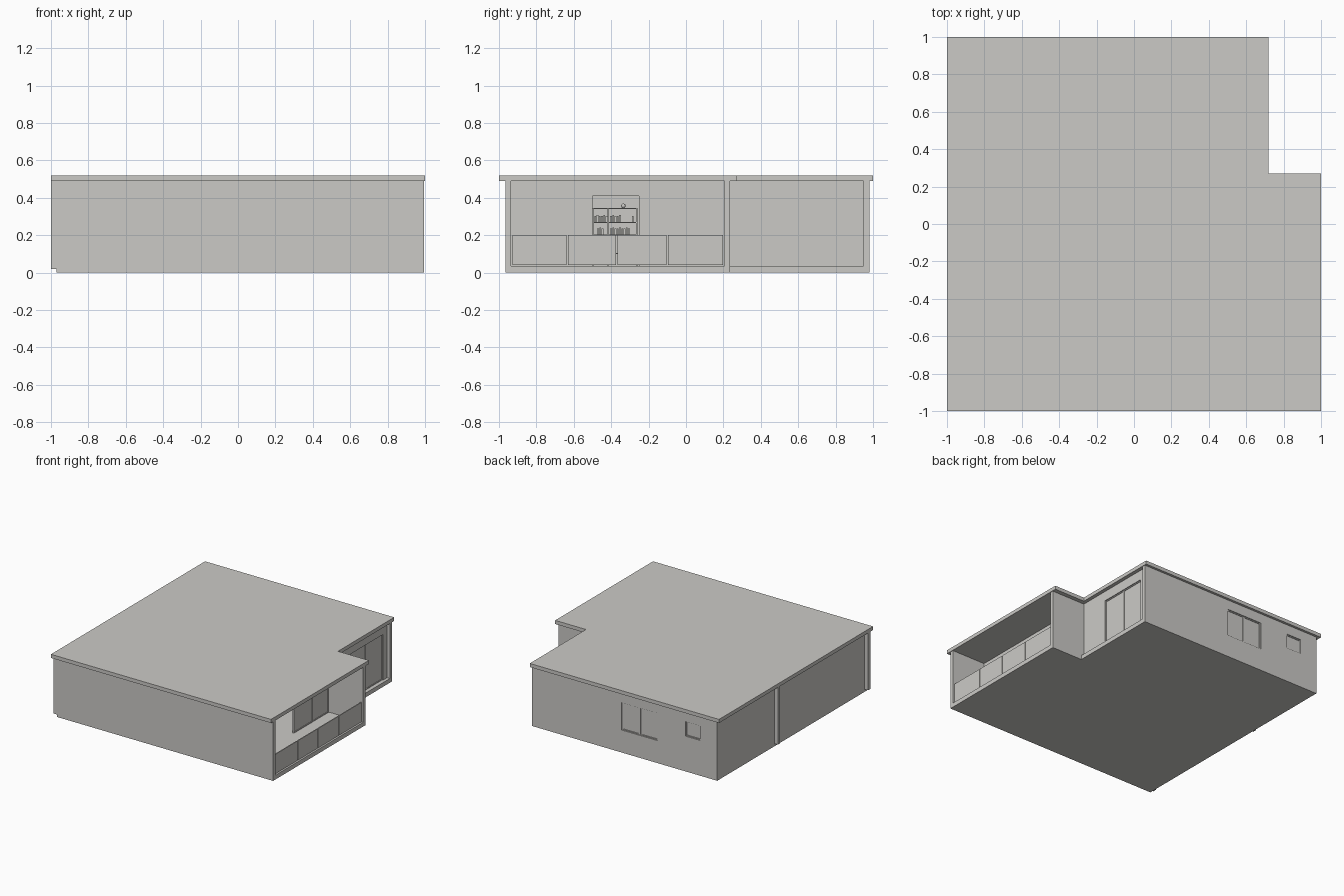
import bpy, bmesh
from mathutils import Vector

if "Cube" in bpy.data.objects:
    bpy.data.objects.remove(bpy.data.objects["Cube"])

wall_grey = bpy.data.materials.new("warm_grey")
wall_grey.diffuse_color = (0.6, 0.59, 0.565, 1)
wall_grey.use_nodes = True
wall_grey.node_tree.nodes["Principled BSDF"].inputs["Base Color"].default_value = wall_grey.diffuse_color


def finish(name, bm):
    bmesh.ops.recalc_face_normals(bm, faces=bm.faces)
    me = bpy.data.meshes.new(name)
    bm.to_mesh(me)
    bm.free()
    me.materials.append(wall_grey)
    ob = bpy.data.objects.new(name, me)
    bpy.context.collection.objects.link(ob)
    return ob


def add_box(bm, x0, x1, y0, y1, z0, z1):
    vs = bmesh.ops.create_cube(bm, size=1)["verts"]
    for v in vs:
        v.co = Vector(((x0 + x1) / 2 + v.co.x * (x1 - x0),
                       (y0 + y1) / 2 + v.co.y * (y1 - y0),
                       (z0 + z1) / 2 + v.co.z * (z1 - z0)))


def boxes(name, *dims):
    bm = bmesh.new()
    for d in dims:
        add_box(bm, *d)
    return finish(name, bm)


def prism(name, outline, z0, z1):
    bm = bmesh.new()
    f = bm.faces.new([bm.verts.new((x, y, z0)) for x, y in outline])
    top = bmesh.ops.extrude_face_region(bm, geom=[f])["geom"]
    for v in top:
        if isinstance(v, bmesh.types.BMVert):
            v.co.z = z1
    return finish(name, bm)


def wall(name, axis, pos, thick, u0, u1, z0, z1, holes):
    """Upright wall with rectangular openings (u0, u1, z0, z1)."""
    us = sorted({u0, u1, *[h[0] for h in holes], *[h[1] for h in holes]})
    zs = sorted({z0, z1, *[h[2] for h in holes], *[h[3] for h in holes]})
    bm = bmesh.new()
    place = (lambda u, z: (pos, u, z)) if axis == "x" else (lambda u, z: (u, pos, z))
    grid = {(u, z): bm.verts.new(place(u, z)) for u in us for z in zs}
    for a, b in zip(us, us[1:]):
        for c, d in zip(zs, zs[1:]):
            mu, mz = (a + b) / 2, (c + d) / 2
            if not any(h[0] < mu < h[1] and h[2] < mz < h[3] for h in holes):
                bm.faces.new([grid[a, c], grid[b, c], grid[b, d], grid[a, d]])
    geom = bmesh.ops.extrude_face_region(bm, geom=bm.faces[:])["geom"]
    off = Vector((thick, 0, 0)) if axis == "x" else Vector((0, thick, 0))
    bmesh.ops.translate(bm, verts=[g for g in geom if isinstance(g, bmesh.types.BMVert)], vec=off)
    return finish(name, bm)


def pane(name, axis, pos, u0, u1, z0, z1, bar=0.007):
    """Sheet with a slim raised frame, centred on pos."""
    parts = [(u0, u1, z0, z1, 0.002), (u0, u0 + bar, z0, z1, 0.007), (u1 - bar, u1, z0, z1, 0.007),
             (u0 + bar, u1 - bar, z0, z0 + bar, 0.007), (u0 + bar, u1 - bar, z1 - bar, z1, 0.007)]
    dims = []
    for a, b, c, d, t in parts:
        dims.append((pos - t, pos + t, a, b, c, d) if axis == "x" else (a, b, pos - t, pos + t, c, d))
    return boxes(name, *dims)


# Roof slab and floor slab, both L-shaped
prism("roof", [(-1, -1), (1, -1), (1, 0.27), (0.72, 0.27), (0.72, 1), (-1, 1)], 0.49, 0.52)
prism("floor", [(-0.97, -0.965), (0.995, -0.965), (0.995, 0.235), (0.715, 0.235),
                (0.715, 0.98), (-0.97, 0.98)], 0, 0.035)

# Outer walls
boxes("front_wall", (-0.97, 0.995, -0.965, -0.935, 0.0, 0.49))
boxes("left_wall", (-0.97, -0.94, -0.935, 0.95, 0.035, 0.49))
for name, y in (("left_front_post", -0.965), ("left_middle_post", 0.205)):
    boxes(name, (-1, -0.97, y, y + 0.03, 0.02, 0.49))
big_window = (-0.425, -0.10, 0.185, 0.41)
small_window = (-0.815, -0.68, 0.29, 0.41)
wall("back_wall", "y", 0.98, -0.03, -0.97, 0.715, 0.035, 0.49, [big_window, small_window])
door = (0.48, 0.9, 0.035, 0.41)
terrace_opening = (-0.93, 0.2, 0.035, 0.41)
wall("right_wall", "x", 0.69, -0.03, -0.935, 0.95, 0.035, 0.49, [door, terrace_opening])
boxes("balcony_side_wall", (0.69, 0.995, 0.205, 0.235, 0.035, 0.49))

# Windows in the back wall
pane("big_window_left", "y", 0.966, -0.425, -0.262, 0.185, 0.41)
pane("big_window_right", "y", 0.966, -0.262, -0.10, 0.185, 0.41)
pane("small_window", "y", 0.966, *small_window)

# Sliding doors beside the notch and behind the balcony
pane("notch_door_front", "x", 0.676, 0.48, 0.69, 0.035, 0.41)
pane("notch_door_back", "x", 0.676, 0.69, 0.9, 0.035, 0.41)
for i, (a, b) in enumerate([(-0.93, -0.69), (-0.69, -0.5), (-0.25, 0.0), (0.0, 0.2)]):
    pane(f"balcony_door_{i}", "x", 0.676, a, b, 0.035, 0.41)

# Balcony railing panels with small gaps
edges = [-0.93, -0.635, -0.37, -0.1, 0.2]
for i, (a, b) in enumerate(zip(edges, edges[1:])):
    boxes(f"railing_panel_{i}", (0.978, 0.986, a + 0.003, b - 0.003, 0.04, 0.2))

# Shelf unit and its contents inside the open door
boxes("shelf_unit", (0.40, 0.41, -0.5, -0.26, 0.035, 0.345),
      *[(0.41, 0.52, -0.5, -0.26, z, z + 0.006) for z in (0.1, 0.197, 0.265, 0.339)],
      *[(0.41, 0.52, y, y + 0.006, 0.035, 0.345) for y in (-0.5, -0.42, -0.266)])
books = []
for z, start, count in ((0.203, -0.475, 3), (0.203, -0.405, 9), (0.271, -0.49, 6), (0.271, -0.405, 5), (0.271, -0.29, 1)):
    for k in range(count):
        y = start + k * 0.012
        books.append((0.43, 0.5, y, y + 0.009, z, z + 0.032 + 0.006 * (k % 3 == 1)))
boxes("books", *books)
bm = bmesh.new()
bmesh.ops.create_uvsphere(bm, u_segments=16, v_segments=8, radius=0.012)
bmesh.ops.translate(bm, verts=bm.verts[:], vec=(0.46, -0.335, 0.357))
for f in bm.faces:
    f.smooth = True
finish("ornament_ball", bm)
